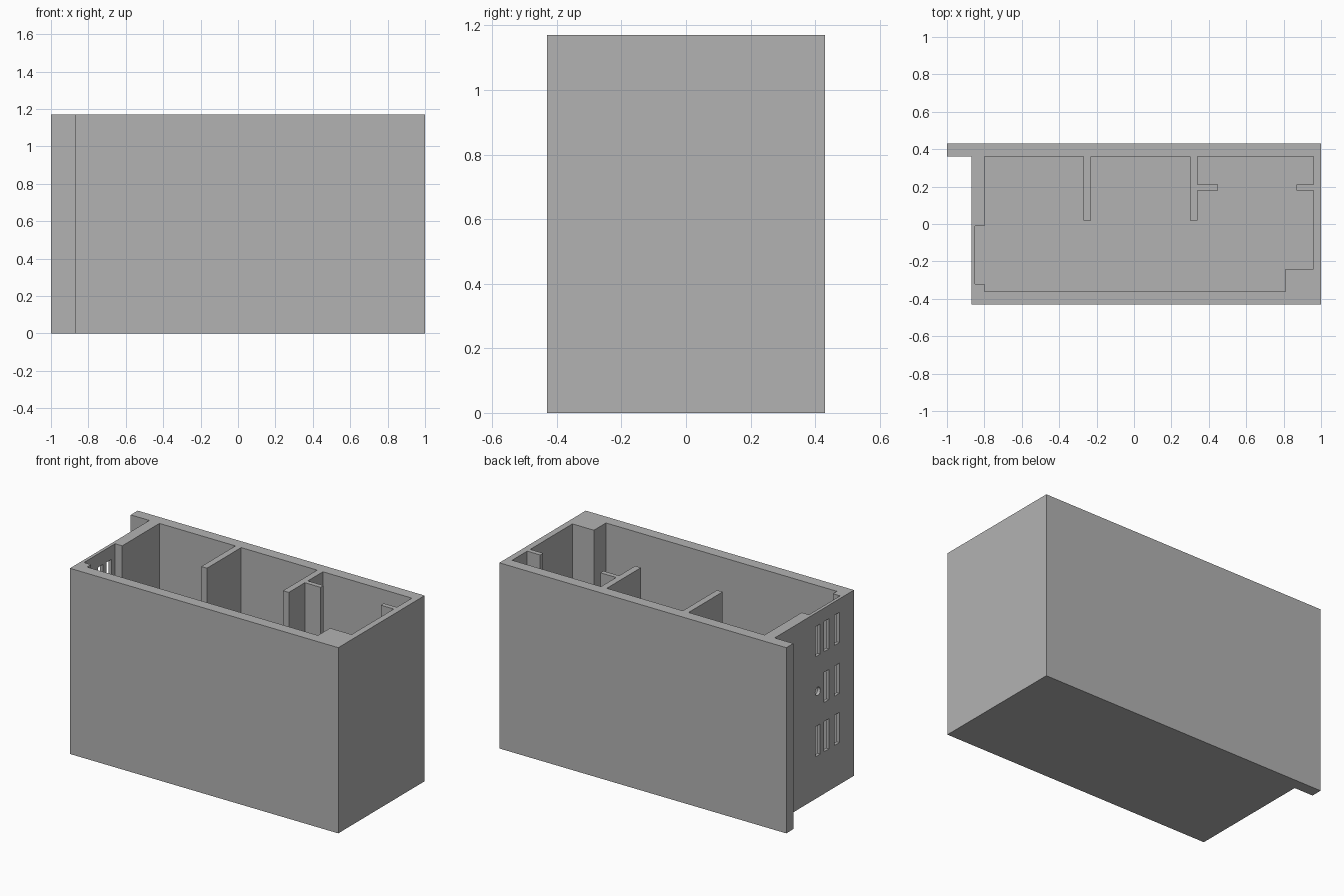
import bpy
import bmesh
from mathutils import Matrix

default_cube = bpy.data.objects.get("Cube")
if default_cube:
    bpy.data.objects.remove(default_cube, do_unlink=True)

HEIGHT = 1.17
FLOOR = 0.06
WALL_X = -0.87

# One grey plastic for everything
grey = bpy.data.materials.new("plain grey")
grey.use_nodes = True
grey.diffuse_color = (0.45, 0.45, 0.45, 1)
grey.node_tree.nodes["Principled BSDF"].inputs["Base Color"].default_value = grey.diffuse_color


def make_object(name, bm):
    """Turn a bmesh into a linked object with the grey material."""
    bmesh.ops.recalc_face_normals(bm, faces=bm.faces)
    mesh = bpy.data.meshes.new(name)
    bm.to_mesh(mesh)
    bm.free()
    mesh.materials.append(grey)
    obj = bpy.data.objects.new(name, mesh)
    bpy.context.collection.objects.link(obj)
    return obj


def prism(name, outline, bottom, top):
    """Extrude a plan outline straight up."""
    bm = bmesh.new()
    face = bm.faces.new([bm.verts.new((x, y, bottom)) for x, y in outline])
    extruded = bmesh.ops.extrude_face_region(bm, geom=[face])["geom"]
    risen = [v for v in extruded if isinstance(v, bmesh.types.BMVert)]
    bmesh.ops.translate(bm, verts=risen, vec=(0, 0, top - bottom))
    return make_object(name, bm)


def cut(target, cutter):
    """Subtract the cutter, bake the result and discard the cutter."""
    modifier = target.modifiers.new("cut", "BOOLEAN")
    modifier.operation = "DIFFERENCE"
    modifier.solver = "EXACT"
    modifier.object = cutter
    cutter.hide_render = True
    bpy.context.view_layer.update()
    graph = bpy.context.evaluated_depsgraph_get()
    baked = bpy.data.meshes.new_from_object(target.evaluated_get(graph))
    target.modifiers.remove(modifier)
    target.data = baked
    bpy.data.objects.remove(cutter, do_unlink=True)


# Outer shell, with the back wall running on past one end as a flange
housing = prism("housing", [
    (-1, 0.43), (1, 0.43), (1, -0.43),
    (WALL_X, -0.43), (WALL_X, 0.36), (-1, 0.36),
], 0, HEIGHT)

# Cavity outline: it leaves the dividers, rails and corner block standing
cavity = [
    # back wall with two dividers, the second carrying a rail
    (-0.8, 0.36), (-0.27, 0.36), (-0.27, 0.02), (-0.23, 0.02), (-0.23, 0.36),
    (0.3, 0.36), (0.3, 0.02), (0.34, 0.02), (0.34, 0.18), (0.45, 0.18),
    (0.45, 0.21), (0.34, 0.21), (0.34, 0.36), (0.96, 0.36),
    # facing rail and corner block
    (0.96, 0.21), (0.87, 0.21), (0.87, 0.18), (0.96, 0.18),
    (0.96, -0.24), (0.81, -0.24), (0.81, -0.36),
    # thinned panel behind the slots
    (-0.8, -0.36), (-0.8, -0.32), (-0.85, -0.32), (-0.85, -0.01), (-0.8, -0.01),
]
cut(housing, prism("cavity_cutter", cavity, FLOOR, HEIGHT + 0.1))

# Three rows of slots through the end wall; one place holds a round hole
bm = bmesh.new()
for row, z in enumerate((0.36, 0.67, 0.99)):
    for column, y in enumerate((-0.07, -0.155, -0.26)):
        place = Matrix.Translation((WALL_X, y, z))
        if row == 1 and column == 0:
            turn = Matrix.Rotation(1.5708, 4, "Y")
            bmesh.ops.create_cone(bm, cap_ends=True, segments=24, radius1=0.026,
                                  radius2=0.026, depth=0.08, matrix=place @ turn)
        else:
            size = Matrix.Diagonal((0.08, 0.048, 0.19, 1))
            bmesh.ops.create_cube(bm, size=1, matrix=place @ size)
cut(housing, make_object("slot_cutter", bm))
